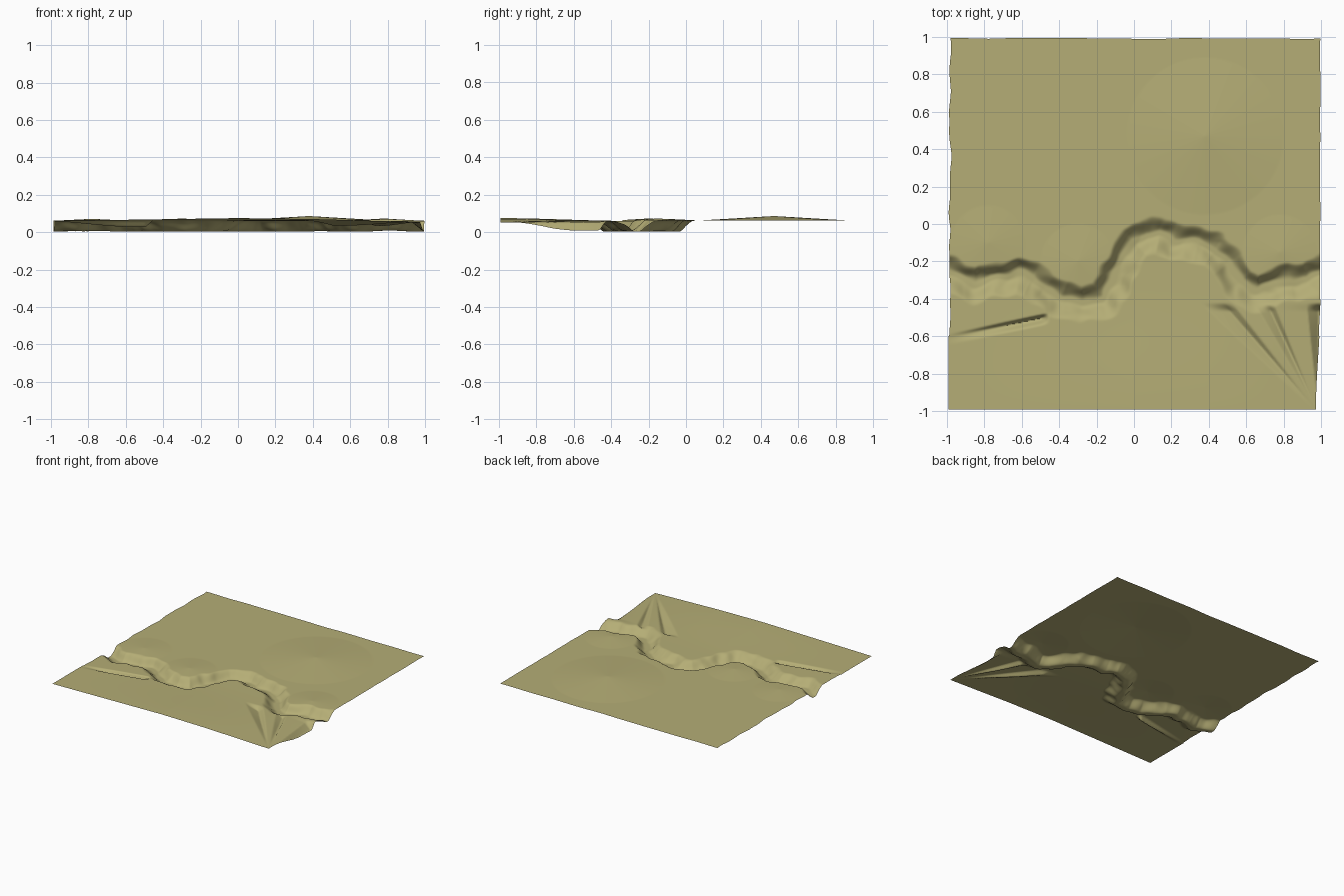
import bpy, bmesh, math
from mathutils import Vector, noise

if "Cube" in bpy.data.objects:
    bpy.data.objects.remove(bpy.data.objects["Cube"])

N = 280

# meandering line of the river trench (x, y)
BANK = [(-1.1, -.2), (-1, -.22), (-.92, -.26), (-.85, -.29), (-.77, -.26), (-.62, -.24), (-.53, -.26),
        (-.46, -.32), (-.38, -.37), (-.28, -.39), (-.18, -.37), (-.14, -.29), (-.08, -.16),
        (-.02, -.07), (.06, -.03), (.14, -.02), (.22, -.06), (.35, -.07), (.45, -.11), (.53, -.19),
        (.59, -.29), (.66, -.34), (.74, -.3), (.83, -.27), (.92, -.27), (1, -.22), (1.1, -.2)]


def lerp_table(table, x):
    for (a, p), (b, q) in zip(table, table[1:]):
        if x <= b:
            return p + (q - p) * (x - a) / (b - a)
    return table[-1][1]


def bank_distance(x, y):
    """Distance to the trench line, positive on the plateau side."""
    best = 9
    for (ax, ay), (bx, by) in zip(BANK, BANK[1:]):
        dx, dy = bx - ax, by - ay
        t = max(0, min(1, ((x - ax) * dx + (y - ay) * dy) / (dx * dx + dy * dy)))
        best = min(best, math.hypot(x - ax - t * dx, y - ay - t * dy))
    return best if y > lerp_table(BANK, x) else -best


def smooth(a, b, v):
    t = max(0, min(1, (v - a) / (b - a)))
    return t * t * (3 - 2 * t)


def bump(x, y, cx, cy, r, h):
    return h * max(0, 1 - math.hypot(x - cx, y - cy) / r)


def height(x, y):
    d = bank_distance(x, y) if -.7 < y < .3 else (1 if y > 0 else -1)
    d += .022 * noise.noise(Vector((x * 11, y * 11, 5)))
    # plateau with low rises
    top = .061 + bump(x, y, .38, .47, .42, .025) + bump(x, y, -.3, -.2, .2, .012)
    top += bump(x, y, -.78, -.1, .2, .01) + bump(x, y, .78, -.15, .2, .012)
    # front land, slightly lower toward the trench
    edge = lerp_table([(-1, .06), (0, .075), (.4, .07), (1, .052)], x)
    front = edge + (.06 - edge) * smooth(-1, -.3, y)
    # narrow clefts fanning out from the right front corner
    ang = math.degrees(math.atan2(.985 - x, y + 1.01))
    cleft = lerp_table([(-90, 1), (0, 1), (6, .1), (22, 0), (25, .55), (30, .0),
                        (38, .0), (41, .55), (47, 0), (91, 0)], ang)
    front -= cleft * .05 * smooth(-1, -.55, y) * (1 - smooth(-.47, -.42, y))
    # long narrow cleft on the left
    v = y - (-.6 + .21 * (x + 1))
    front -= .035 * smooth(-1.05, -.55, x) * (1 - smooth(-.5, -.45, x)) * smooth(-.05, -.01, v) * (1 - smooth(-.01, .012, v))
    # river bed between the two banks
    bed = .003 + .012 * max(0, noise.noise(Vector((x * 8, y * 8, 2))))
    k = smooth(-.015, .06, d)
    f = 1 - smooth(-.14, -.04, d)
    return max(0, bed + (top - bed) * k + (front - bed) * f)


# terrain sheet
bm = bmesh.new()
bmesh.ops.create_grid(bm, x_segments=N, y_segments=N, size=1)
for v in bm.verts:
    x, y = v.co.x, v.co.y
    # slightly ragged side and back edges
    rx = .016 * (1 + noise.noise(Vector((y * 7, x * .2, 7)))) if y > -.6 else .008
    ry = .008 * (1 + noise.noise(Vector((x * 4, y * .2, 3)))) if y > 0 else .008
    corner = .025 * smooth(.4, 1, -y) if x > 0 else 0
    s = abs(x) ** 8
    nx = x - math.copysign((rx if x < 0 else rx * .3 + corner) * s, x)
    ny = y - math.copysign(ry * abs(y) ** 8, y)
    v.co = (nx, ny, height(nx, ny))
me = bpy.data.meshes.new("terrain")
bm.to_mesh(me)
bm.free()
terrain = bpy.data.objects.new("terrain", me)
bpy.context.collection.objects.link(terrain)
mat = bpy.data.materials.new("dry grass")
mat.diffuse_color = (.46, .42, .18, 1)
mat.use_nodes = True
mat.node_tree.nodes["Principled BSDF"].inputs["Base Color"].default_value = mat.diffuse_color
me.materials.append(mat)
bpy.context.view_layer.objects.active = terrain
terrain.select_set(True)
bpy.ops.object.shade_smooth_by_angle(angle=math.radians(60))
